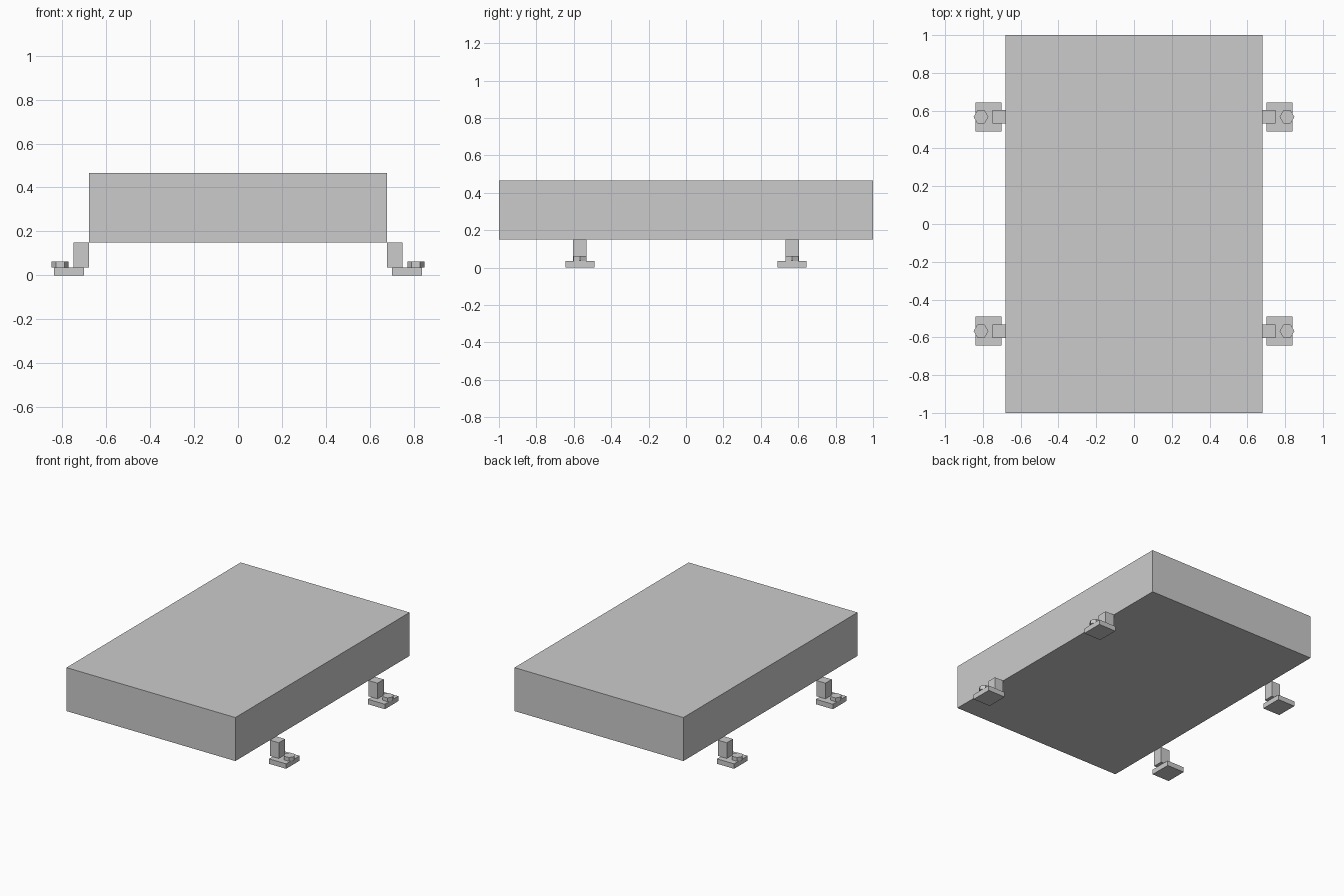
import bpy

if "Cube" in bpy.data.objects:
    bpy.data.objects.remove(bpy.data.objects["Cube"])

def box(name, x, y, z):
    """Box from (min, max) ranges on each axis."""
    bpy.ops.mesh.primitive_cube_add(size=1, location=[sum(r) / 2 for r in (x, y, z)])
    ob = bpy.context.object
    ob.name = name
    ob.scale = [r[1] - r[0] for r in (x, y, z)]
    bpy.ops.object.transform_apply(location=False, rotation=False, scale=True)
    return ob

# main slab
box("body", (-0.679, 0.679), (-1, 1), (0.15, 0.466))

# four bolted feet, each with a post, a base plate and a hex bolt
for sx, side in ((-1, "left"), (1, "right")):
    for sy, end in ((-1, "front"), (1, "back")):
        tag = f"{end}_{side}"
        yc = sy * 0.567

        def span(a, b):
            return tuple(sorted((sx * a, sx * b)))

        box(f"post_{tag}", span(0.679, 0.75), (yc - 0.036, yc + 0.036), (0.036, 0.15))
        box(f"foot_plate_{tag}", span(0.701, 0.838), (yc - 0.077, yc + 0.077), (0, 0.036))
        bpy.ops.mesh.primitive_cylinder_add(vertices=6, radius=0.039, depth=0.027,
                                            location=(sx * 0.81, yc, 0.0495),
                                            rotation=(0, 0, 0.5235988))
        bpy.context.object.name = f"bolt_{tag}"
